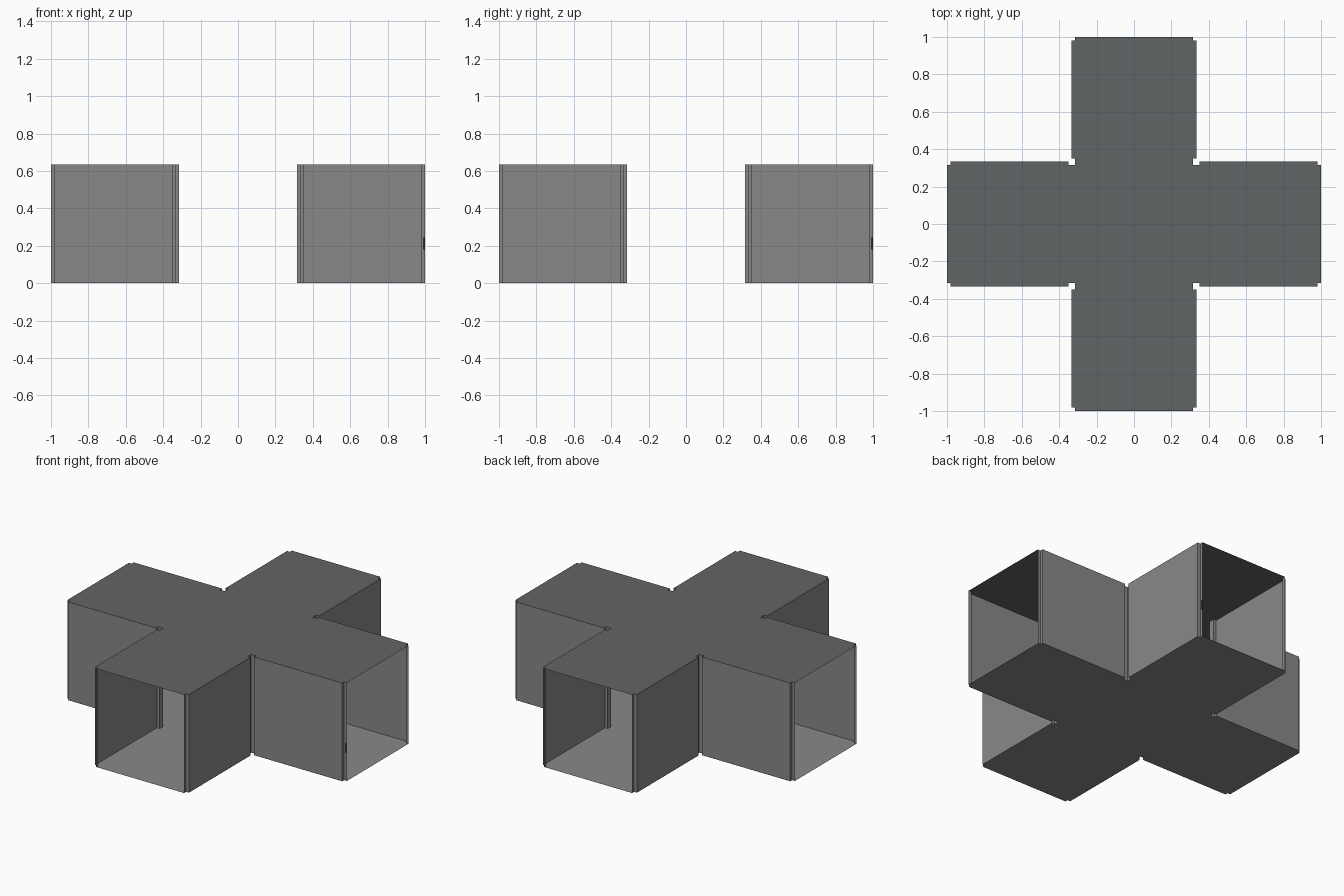
import bpy

if "Cube" in bpy.data.objects:
    bpy.data.objects.remove(bpy.data.objects["Cube"])

H = 0.635        # height
A, B = 0.315, 0.335   # half width at the rims / of the arm walls
C, D, E = 0.35, 0.98, 1.0  # arm start, rim start, arm end


def material(name, col):
    m = bpy.data.materials.new(name)
    m.diffuse_color = (*col, 1)
    m.use_nodes = True
    m.node_tree.nodes["Principled BSDF"].inputs["Base Color"].default_value = m.diffuse_color
    return m


grey = material("wall grey", (0.25, 0.25, 0.25))
dark_grey = material("top dark grey", (0.12, 0.131, 0.128))
black = material("mark black", (0.03, 0.03, 0.03))


def mesh_object(name, verts, faces, mat):
    me = bpy.data.meshes.new(name)
    me.from_pydata(verts, [], faces)
    me.materials.append(mat)
    ob = bpy.data.objects.new(name, me)
    bpy.context.collection.objects.link(ob)
    return ob


def rot(p, k):
    x, y = p
    for _ in range(k):
        x, y = -y, x
    return (x, y)


# One quarter of the stepped outline, from the +x rim to the +y rim
quarter = [(E, A), (D, A), (D, B), (C, B), (C, A), (A, A),
           (A, C), (B, C), (B, D), (A, D), (A, E)]
outline = [rot(p, k) for k in range(4) for p in quarter]
n = len(outline)

# Thin floor and roof in the shape of a cross
mesh_object("floor", [(x, y, 0) for x, y in outline],
            [list(range(n))[::-1]], grey)
mesh_object("roof", [(x, y, H) for x, y in outline],
            [list(range(n))], dark_grey)

# Corner walls, leaving the four arm ends open
for k, name in enumerate(("back_right", "back_left", "front_left", "front_right")):
    pts = [rot(p, k) for p in quarter]
    m = len(pts)
    verts = [(x, y, z) for z in (0, H) for x, y in pts]
    faces = [(i, i + 1, i + 1 + m, i + m) for i in range(m - 1)]
    mesh_object(name + "_wall", verts, faces, grey)

# Tiny dark marks on the rims of the right and back arms
for name, p, q in (("right_rim_mark", (0.988, -A - 0.001), (0.999, -A - 0.001)),
                   ("back_rim_mark", (A + 0.001, 0.988), (A + 0.001, 0.999))):
    mesh_object(name, [(*p, 0.18), (*q, 0.18), (*q, 0.245), (*p, 0.245)],
                [(0, 1, 2, 3)], black)
